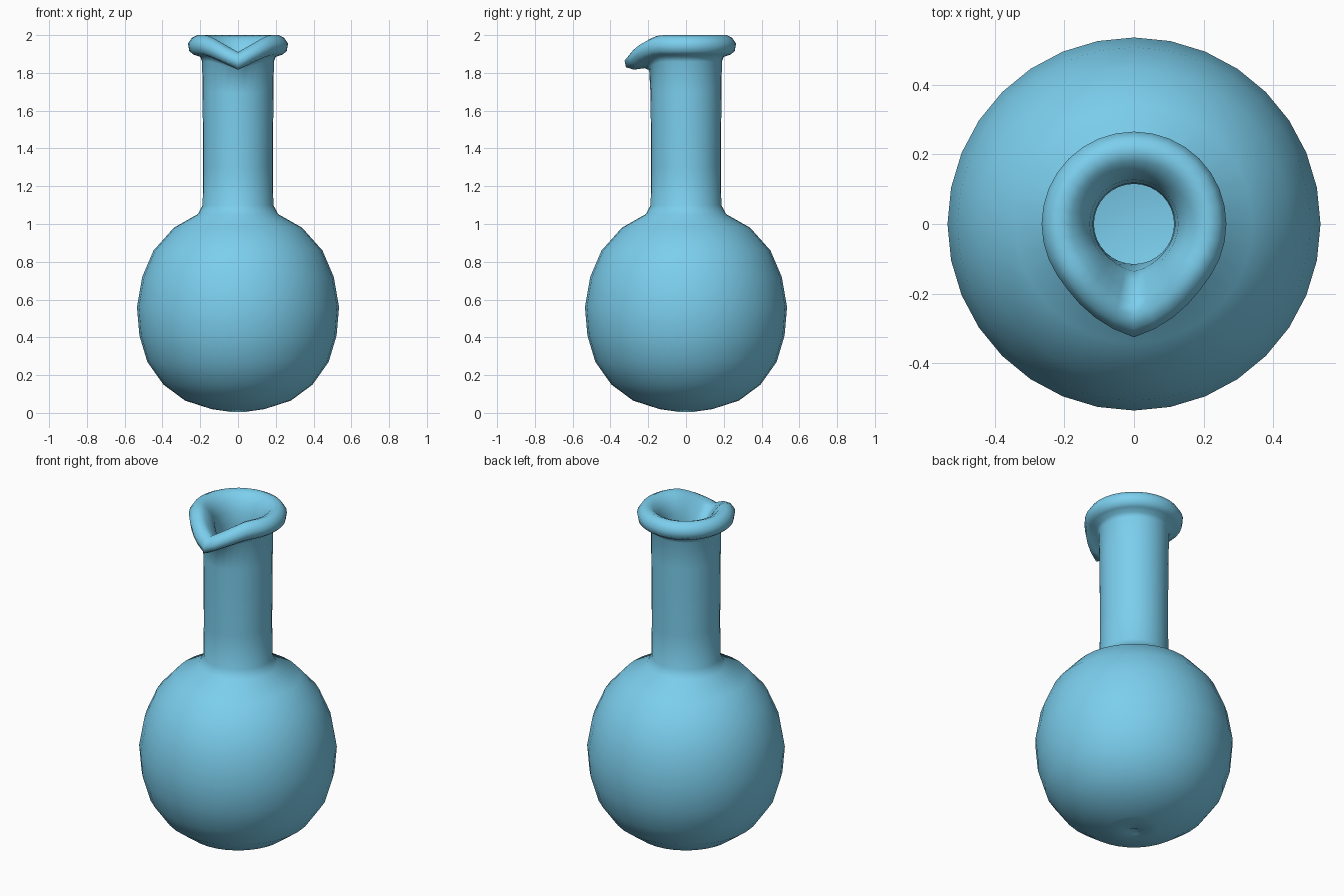
import bpy, bmesh, math

SEGMENTS = 32

# Profile points: radius, height, spout outward pull, spout drop
outer = [
    (0.03, 0.004), (0.14, 0.02), (0.28, 0.065), (0.395, 0.15), (0.48, 0.27),
    (0.522, 0.41), (0.535, 0.56), (0.507, 0.72), (0.447, 0.86), (0.34, 0.98),
    (0.213, 1.052), (0.187, 1.10), (0.185, 1.3), (0.186, 1.5),
    (0.188, 1.7, 0.0, 0.01), (0.19, 1.86, 0.005, 0.045),
]
rim = [
    (0.20, 1.885, 0.02, 0.06), (0.235, 1.897, 0.04, 0.08), (0.258, 1.915, 0.06, 0.085),
    (0.265, 1.955, 0.06, 0.09), (0.245, 1.985, 0.055, 0.09), (0.215, 2.0, 0.05, 0.09),
    (0.18, 1.985, 0.05, 0.09), (0.15, 1.95, 0.045, 0.085), (0.127, 1.9, 0.03, 0.065),
]
inner = [
    (0.118, 1.83, 0.018, 0.03), (0.115, 1.65), (0.115, 1.3), (0.117, 1.08),
    (0.165, 1.0), (0.3, 0.925), (0.39, 0.82), (0.44, 0.7), (0.465, 0.56),
    (0.452, 0.43), (0.415, 0.3), (0.345, 0.21), (0.25, 0.13), (0.12, 0.09),
]


def spout_falloff(degrees):
    return max(0.0, 1 - degrees / 52) ** 1.5


def add_ring(bm, r, z, pull=0.0, drop=0.0):
    ring = []
    for i in range(SEGMENTS):
        a = 2 * math.pi * i / SEGMENTS
        off = math.degrees(min(a, 2 * math.pi - a))
        f = spout_falloff(off)
        rr = r + pull * f
        ring.append(bm.verts.new((rr * math.sin(a), -rr * math.cos(a), z - drop * f)))
    return ring


# Hollow flask: outer wall, rolled lip with pouring spout, inner wall
bm = bmesh.new()
rings = [add_ring(bm, *p) for p in outer + rim + inner]
for low, high in zip(rings, rings[1:]):
    for i in range(SEGMENTS):
        j = (i + 1) % SEGMENTS
        bm.faces.new((low[i], low[j], high[j], high[i]))

# Close the outside dimple and the inside floor
for ring, z in ((rings[0], 0.03), (rings[-1], 0.085)):
    pole = bm.verts.new((0, 0, z))
    for i in range(SEGMENTS):
        bm.faces.new((pole, ring[i], ring[(i + 1) % SEGMENTS]))

bmesh.ops.recalc_face_normals(bm, faces=bm.faces)
for face in bm.faces:
    face.smooth = True
mesh = bpy.data.meshes.new("flask")
bm.to_mesh(mesh)
bm.free()

flask = bpy.data.objects.new("flask", mesh)
bpy.context.collection.objects.link(flask)

# Blue glass colour
blue = bpy.data.materials.new("blue_glass")
blue.diffuse_color = (0.2, 0.62, 0.85, 1)
mesh.materials.append(blue)
